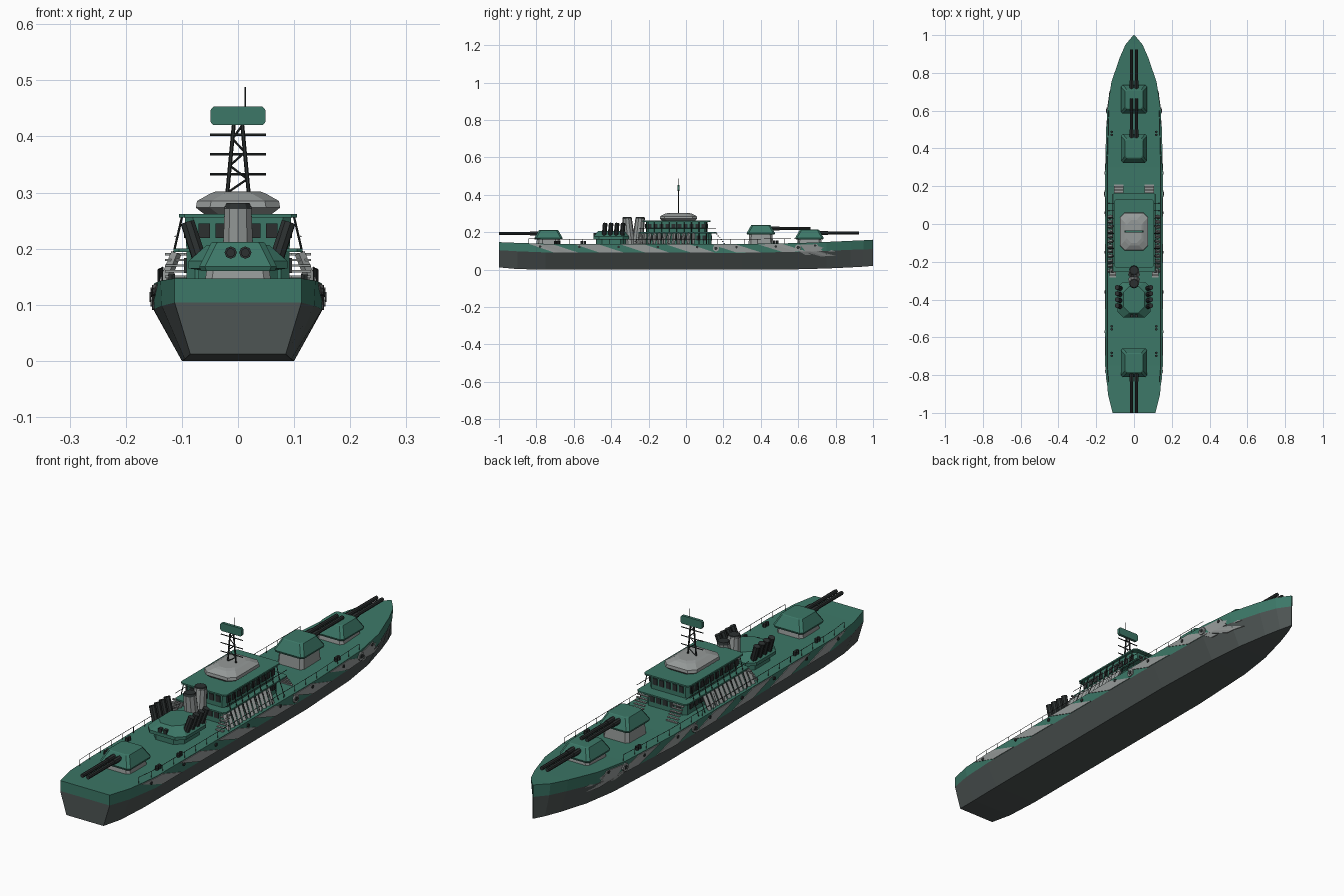
import bpy, bmesh
from math import pi
from mathutils import Vector, Matrix

if "Cube" in bpy.data.objects:
    bpy.data.objects.remove(bpy.data.objects["Cube"])


def material(name, *rgb):
    m = bpy.data.materials.new(name)
    m.use_nodes = True
    m.diffuse_color = (*rgb, 1)
    m.node_tree.nodes["Principled BSDF"].inputs["Base Color"].default_value = (*rgb, 1)
    return m


GREEN = material("sea green", .045, .185, .135)
DARK = material("hull dark grey", .075, .09, .088)
LIGHT = material("light grey", .3, .32, .315)
BLACK = material("gunmetal", .025, .03, .03)


def finish(bm, name, *mats):
    bmesh.ops.recalc_face_normals(bm, faces=bm.faces)
    me = bpy.data.meshes.new(name)
    bm.to_mesh(me)
    bm.free()
    for m in mats:
        me.materials.append(m)
    ob = bpy.data.objects.new(name, me)
    bpy.context.collection.objects.link(ob)
    return ob


def loft(bm, rings):
    rows = [[bm.verts.new(p) for p in r] for r in rings]
    n = len(rows[0])
    for a, b in zip(rows, rows[1:]):
        for i in range(n):
            f = bm.faces.new((a[i], a[(i + 1) % n], b[(i + 1) % n], b[i]))
            f.tag = True
    bm.faces.new(rows[0])
    bm.faces.new(rows[-1])
    return rows


def tower(bm, y, levels, cut=.02):
    """Stack of chamfered rectangles; levels are (half x, half y, z)."""
    rings = []
    for hx, hy, z in levels:
        corners = [(hx, hy - cut), (hx - cut, hy), (cut - hx, hy), (-hx, hy - cut),
                   (-hx, cut - hy), (cut - hx, -hy), (hx - cut, -hy), (hx, cut - hy)]
        rings.append([(px, y + py, z) for px, py in corners])
    loft(bm, rings)


def box(bm, c, s):
    bmesh.ops.create_cube(bm, size=1, matrix=Matrix.Translation(c) @ Matrix.Diagonal((*s, 1)))


def rod(bm, a, b, r, r2=None, sides=6):
    a, b = Vector(a), Vector(b)
    d = b - a
    rot = d.to_track_quat('Z', 'Y').to_matrix().to_4x4()
    bmesh.ops.create_cone(bm, cap_ends=True, segments=sides, radius1=r,
                          radius2=r if r2 is None else r2, depth=d.length,
                          matrix=Matrix.Translation((a + b) / 2) @ rot)


# Hull stations: y, bottom x/z, chine x/z, deck x/z
STATIONS = [(-1, .085, .012, .113, .104, .113, .147), (-.9, .095, .003, .136, .098, .138, .143),
            (-.75, .1, 0, .15, .092, .15, .138), (.3, .1, 0, .15, .09, .15, .137),
            (.6, .088, .002, .138, .095, .142, .142), (.75, .07, .006, .115, .1, .12, .148),
            (.88, .04, .012, .07, .106, .076, .154), (.95, .02, .016, .04, .108, .045, .157),
            (1, .002, .02, .002, .11, .003, .16)]


def station(y):
    for a, b in zip(STATIONS, STATIONS[1:]):
        if y <= b[0]:
            t = (y - a[0]) / (b[0] - a[0])
            return [p + (q - p) * t for p, q in zip(a, b)]
    return STATIONS[-1]


def side_point(y, v):
    """Hull side at y: v = 1 deck edge, 0 chine, -1 bottom edge."""
    _, bx, bz, cx, cz, dx, dz = station(y)
    if v >= 0:
        return cx + (dx - cx) * v, cz + (dz - cz) * v
    return cx + (cx - bx) * v, cz + (cz - bz) * v


def deck_z(y):
    return station(y)[6]


bm = bmesh.new()
for band in (0, 1):                      # dark lower hull, green upper hull
    rings = []
    for y, bx, bz, cx, cz, dx, dz in STATIONS:
        lo, hi = ((bx, bz), (cx, cz)) if band == 0 else ((cx, cz), (dx, dz))
        rings.append([(-lo[0], y, lo[1]), (lo[0], y, lo[1]), (hi[0], y, hi[1]), (-hi[0], y, hi[1])])
    old = set(bm.faces)
    loft(bm, rings)
    for f in bm.faces:
        if f not in old:
            f.material_index = band
finish(bm, "hull", DARK, GREEN)


# Camouflage plates hugging the hull side
def camo(bm, s, y0, width, shear, v0, v1, steps=5):
    rings = []
    for i in range(steps + 1):
        ring = []
        for v, t, off in ((v0, 0, .003), (v1, 1, .003), (v1, 1, -.003), (v0, 0, -.003)):
            y = y0 + shear * (1 - t) + width * i / steps
            x, z = side_point(y, v)
            ring.append((s * (x + off), y, z))
        rings.append(ring)
    loft(bm, rings)


bm = bmesh.new()
for s in (-1, 1):
    for i in range(6):
        camo(bm, s, -.84 + i * .245, .13, .13, .02, .93)
    camo(bm, s, .61, .09, .03, 0, .8)
    camo(bm, s, .63, .08, .09, -.3, 0)
    camo(bm, s, .68, .03, .09, -.05, .55)
    camo(bm, s, .6, .03, .04, -.2, .1)
finish(bm, "camouflage_patches", LIGHT)

# Portholes and mooring rings on the hull side
bm = bmesh.new()
rings = bmesh.new()
for s in (-1, 1):
    for i in range(8):
        y = -.78 + i * .21
        x, z = side_point(y, .65)
        rod(bm, (s * (x - .004), y, z), (s * (x + .005), y, z), .007, sides=8)
    for y in (.16, .6):
        x, z = side_point(y, .5)
        rod(rings, (s * (x - .004), y, z), (s * (x + .006), y, z), .017, sides=10)
        rod(bm, (s * x, y, z), (s * (x + .008), y, z), .009, sides=8)
finish(bm, "portholes", BLACK)
finish(rings, "mooring_rings", LIGHT)

# Deck railings and bollards
bm = bmesh.new()
for s in (-1, 1):
    ys = [-.84 + i * .072 for i in range(21)]
    tops = [Vector((s * (station(y)[5] - .008), y, deck_z(y) + .025)) for y in ys]
    for p, q in zip(tops, tops[1:] + [None]):
        rod(bm, p - Vector((0, 0, .028)), p, .0012, sides=4)
        if q:
            rod(bm, p, q, .0012, sides=4)
    for y in (-.69, -.55, .48):
        for dy in (-.008, .008):
            rod(bm, (s * .118, y + dy, deck_z(y) - .003), (s * .118, y + dy, deck_z(y) + .016), .007)
finish(bm, "railings_and_bollards", BLACK)

# Gun turrets: name, centre y, base z, facing, barrel tip y
for name, y, z, facing, tip in (("stern", -.735, .16, -1, -1), ("upper_bow", .4, .187, 1, .665),
                                ("bow", .66, .162, 1, .925)):
    bm = bmesh.new()
    tower(bm, y, [(.06, .066, deck_z(y) - .005), (.056, .062, z + .002)], .012)
    finish(bm, name + "_barbette", LIGHT)
    bm = bmesh.new()
    tower(bm, y, [(.066, .073, z), (.069, .076, z + .008), (.048, .052, z + .05), (.044, .048, z + .052)], .01)
    finish(bm, name + "_turret", GREEN)
    bm = bmesh.new()
    for x in (-.013, .013):
        rod(bm, (x, y + facing * .04, z + .033), (x, tip, z + .033), .008, sides=8)
        rod(bm, (x, y + facing * .04, z + .033), (x, y + facing * .1, z + .033), .011, sides=8)
    finish(bm, name + "_barrels", BLACK)

# Superstructure: two cabin floors with overhanging platforms
bm = bmesh.new()
tower(bm, -.045, [(.092, .18, .13), (.092, .18, .197)], .015)
tower(bm, -.045, [(.115, .208, .194), (.115, .208, .2)], .01)
tower(bm, -.05, [(.092, .165, .2), (.095, .165, .257)], .015)
tower(bm, -.05, [(.105, .182, .256), (.105, .182, .262)], .01)
finish(bm, "superstructure", GREEN)

bm = bmesh.new()
for z, hy, yc in ((.17, .18, -.045), (.232, .165, -.05)):
    for s in (-1, 1):
        for i in range(10):
            box(bm, (s * .0935, yc + (i - 4.5) * .032, z), (.006, .021, .026))
        for i in range(5):
            box(bm, ((i - 2) * .03, yc + s * hy, z), (.02, .006, .026))
finish(bm, "cabin_windows", BLACK)

# Leaning rafts, stairs and platform struts
bm = bmesh.new()
struts = bmesh.new()
for s in (-1, 1):
    for i in range(12):
        y = -.25 + i * .026
        rod(bm, (s * .133, y, .136), (s * .11, y + .004, .192), .0095, sides=4)
    for i in range(6):
        box(bm, (s * .08, .165 + i * .008, .19 - i * .01), (.05, .009, .004))
        box(bm, (s * .113, -.24 - i * .008, .19 - i * .01), (.035, .009, .004))
    for i in range(9):
        y = -.21 + i * .04
        rod(struts, (s * .1, y, .256), (s * .113, y, .2), .002, sides=4)
        rod(struts, (s * .114, y, .195), (s * .136, y, .138), .002, sides=4)
    rod(struts, (s * .112, -.25, .222), (s * .112, .16, .222), .0015, sides=4)
finish(bm, "rafts_and_stairs", LIGHT)
finish(struts, "platform_struts", BLACK)

# Domed bridge roof
bm = bmesh.new()
tower(bm, -.04, [(.058, .085, .26), (.075, .1, .273), (.073, .098, .285), (.05, .075, .298), (.04, .06, .302)], .025)
finish(bm, "bridge_dome", LIGHT)

# Aft house with launch tubes
bm = bmesh.new()
tower(bm, -.4, [(.07, .08, .135), (.07, .08, .162), (.088, .094, .165), (.088, .094, .178), (.055, .07, .207)], .03)
finish(bm, "aft_house", GREEN)
bm = bmesh.new()
for s in (-1, 1):
    for i in range(4):
        y = -.438 + i * .032
        rod(bm, (s * .07, y, .185), (s * .09, y + .006, .247), .013, sides=8)
    box(bm, (s * .012, -.484, .187), (.014, .02, .016))
finish(bm, "launch_tubes", BLACK)

# Funnels
bm = bmesh.new()
caps = bmesh.new()
for y, lean in ((-.3, -.015), (-.26, .015)):
    top = Vector((0, y + lean, .275))
    rod(bm, (0, y, .135), top, .031, .025, sides=10)
    rod(caps, top - Vector((0, 0, .004)), top + Vector((0, 0, .006)), .026, .022, sides=10)
finish(bm, "funnels", LIGHT)
finish(caps, "funnel_caps", BLACK)

# Lattice mast
bm = bmesh.new()
MY = -.04


def leg_x(z):
    return .019 - (z - .3) * .095


for s in (-1, 1):
    rod(bm, (s * leg_x(.3), MY, .3), (s * leg_x(.425), MY, .425), .0035)
heights = [.3 + i * .024 for i in range(6)]
for i, (a, b) in enumerate(zip(heights, heights[1:])):
    s = 1 if i % 2 else -1
    rod(bm, (s * leg_x(a), MY, a), (-s * leg_x(b), MY, b), .002, sides=4)
for z in (.333, .368, .403):
    rod(bm, (-.05, MY, z), (.05, MY, z), .0022)
rod(bm, (.013, MY, .45), (.013, MY, .488), .0013)
finish(bm, "mast", BLACK)

# Radar board with clipped corners
bm = bmesh.new()
outline = [(.044, .42), (.049, .426), (.049, .447), (.044, .453)]
outline += [(-x, z) for x, z in reversed(outline)]
loft(bm, [[(x, MY + d, z) for x, z in outline] for d in (-.006, .006)])
finish(bm, "radar_board", GREEN)
